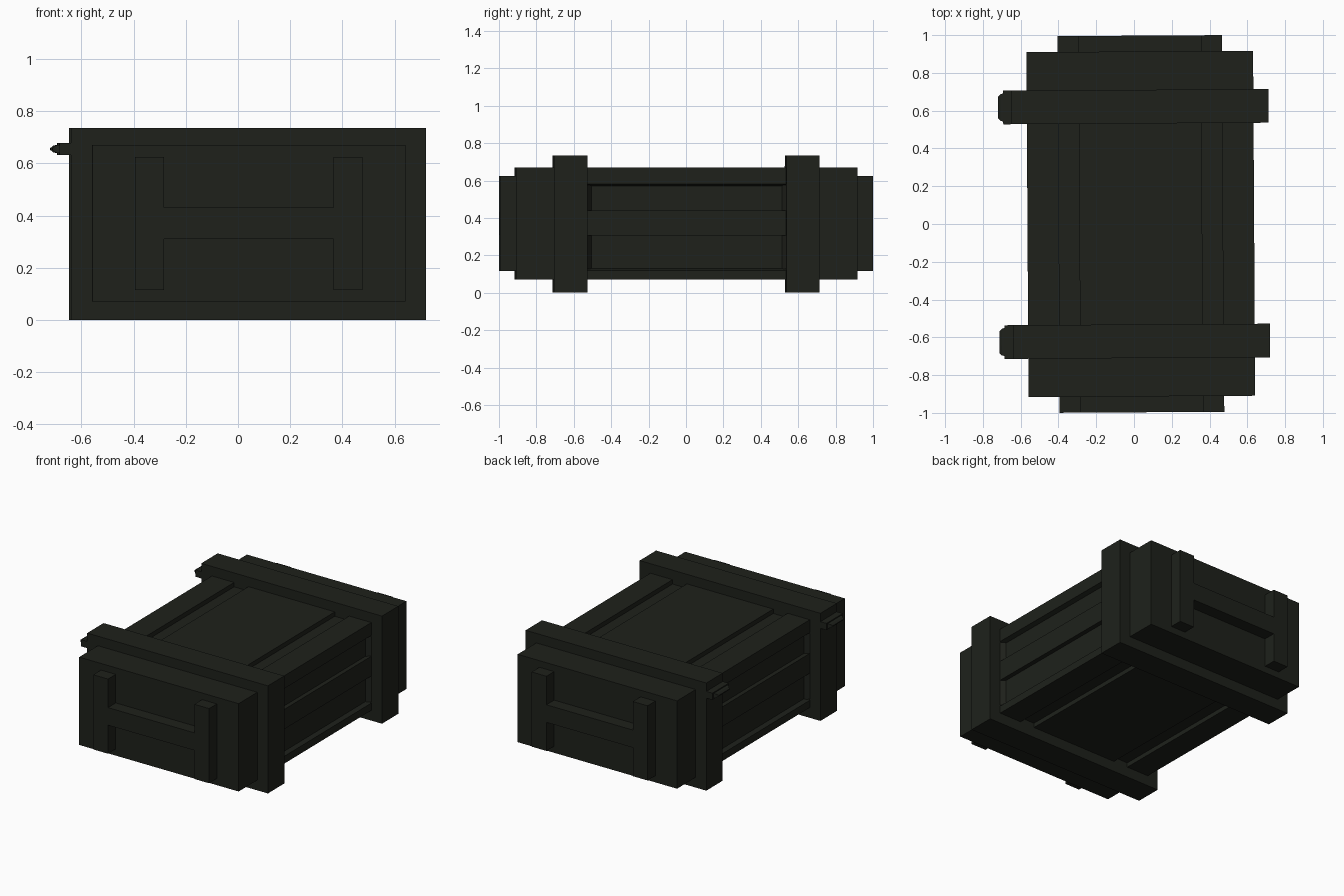
import bpy, bmesh
from mathutils import Matrix

if "Cube" in bpy.data.objects:
    bpy.data.objects.remove(bpy.data.objects["Cube"])

mat = bpy.data.materials.new("dark_olive")
mat.diffuse_color = (0.013, 0.015, 0.011, 1)
mat.use_nodes = True
mat.node_tree.nodes["Principled BSDF"].inputs["Base Color"].default_value = mat.diffuse_color

# the whole crate sits slightly turned and shifted
PLACE = Matrix.Rotation(0.006, 4, 'Z') @ Matrix.Translation((0.036, 0, 0))


def finish(name, bm):
    bmesh.ops.recalc_face_normals(bm, faces=bm.faces)
    bm.transform(PLACE)
    me = bpy.data.meshes.new(name)
    bm.to_mesh(me)
    bm.free()
    me.materials.append(mat)
    ob = bpy.data.objects.new(name, me)
    bpy.context.collection.objects.link(ob)
    return ob


def loft(name, rings):
    """Join equal-length vertex rings into a closed solid."""
    bm = bmesh.new()
    loops = [[bm.verts.new(p) for p in r] for r in rings]
    n = len(loops[0])
    for a, b in zip(loops, loops[1:]):
        for i in range(n):
            j = (i + 1) % n
            bm.faces.new((a[i], a[j], b[j], b[i]))
    bm.faces.new(loops[0])
    bm.faces.new(loops[-1])
    return finish(name, bm)


def extrude_y(name, profile, y0, y1):
    return loft(name, [[(x, y, z) for x, z in profile] for y in (y0, y1)])


def box(name, x0, x1, y0, y1, z0, z1):
    return extrude_y(name, [(x0, z0), (x1, z0), (x1, z1), (x0, z1)], y0, y1)


D = 0.03                       # recess depth
W, Z0, Z1 = 0.6, 0.07, 0.67    # body half width, bottom, top
GAPS = [(0.127, 0.305), (0.44, 0.575)]

# planked middle: cross-section with grooves on all four sides
right = [(0, Z0), (0.325, Z0), (0.325, Z0 + D), (0.433, Z0 + D), (0.433, Z0), (W, Z0),
         (W, 0.120), (W - D, 0.130), (W - D, 0.305), (W, 0.305),
         (W, 0.440), (W - D, 0.440), (W - D, 0.572), (W, 0.582),
         (W, Z1), (0.433, Z1), (0.433, Z1 - D), (0.325, Z1 - D), (0.325, Z1), (0, Z1)]
left = [(-x, z) for x, z in reversed(right) if x > 0]
extrude_y("planked_middle", right + left, -0.535, 0.535)

# H-shaped end cleat outline
a, b = 0.325, 0.436
cleat = [(-b, 0.115), (-a, 0.115), (-a, 0.31), (a, 0.31), (a, 0.115), (b, 0.115),
         (b, 0.625), (a, 0.625), (a, 0.43), (-a, 0.43), (-a, 0.625), (-b, 0.625)]

for s, end in ((-1, "front"), (1, "back")):
    # end block, frame band and cleat
    box(end + "_end_block", -W, W, s * 0.70, s * 0.913, Z0, Z1)
    box(end + "_band", -0.68, 0.68, s * 0.532, s * 0.71, 0, 0.735)
    extrude_y(end + "_end_cleat", cleat, s * 0.91, s * 0.997)

    # latch on the left side of the band, with pointed tip
    yc = s * 0.621
    box(end + "_latch", -0.725, -0.675, yc - 0.089, yc + 0.089, 0.632, 0.678)
    loft(end + "_latch_tip", [
        [(x, yc + k * h, z + t) for k, t in ((-1, -d), (1, -d), (1, d), (-1, d))]
        for x, h, d, z in ((-0.72, 0.076, 0.017, 0.655), (-0.740, 0.070, 0.013, 0.655),
                           (-0.752, 0.058, 0.003, 0.655))])

    # slanted stops closing the ends of the side recesses
    for t, side in ((-1, "left"), (1, "right")):
        for i, (g0, g1) in enumerate(GAPS):
            tri = [(t * (W - D), s * 0.51), (t * W, s * 0.532), (t * (W - D), s * 0.532)]
            loft(f"{end}_{side}_recess_stop_{i}",
                 [[(x, y, z) for x, y in tri] for z in (g0, g1)])
